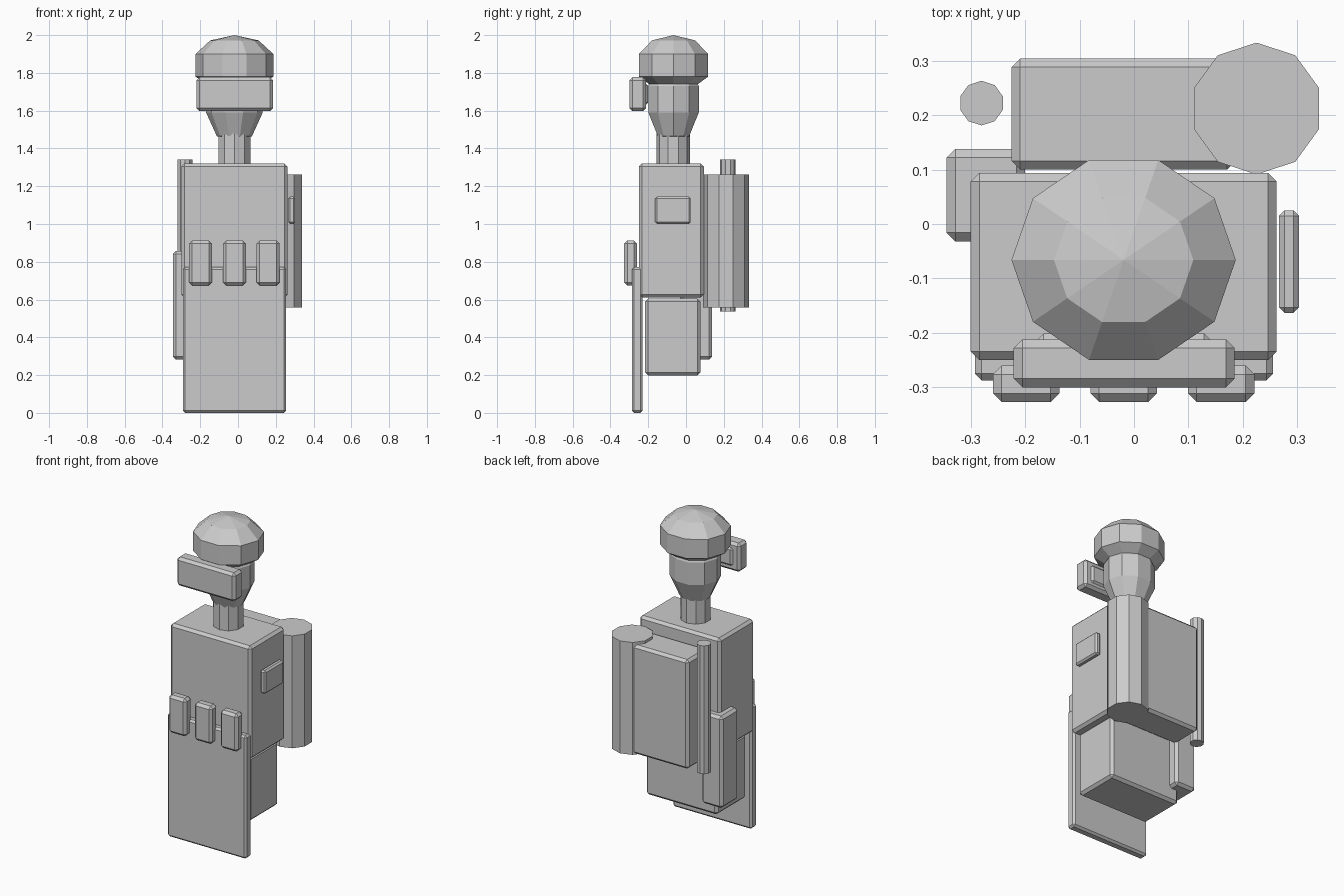
import bpy
import bmesh
from math import cos, sin, tau

if "Cube" in bpy.data.objects:
    bpy.data.objects.remove(bpy.data.objects["Cube"])

SIDES = 10


def make_object(name, bm):
    bmesh.ops.recalc_face_normals(bm, faces=bm.faces)
    mesh = bpy.data.meshes.new(name)
    bm.to_mesh(mesh)
    bm.free()
    obj = bpy.data.objects.new(name, mesh)
    bpy.context.collection.objects.link(obj)
    return obj


def box(name, xs, ys, zs, bevel=0.016):
    """Chamfered box from its (min, max) range on each axis."""
    bm = bmesh.new()
    bmesh.ops.create_cube(bm, size=1)
    for v in bm.verts:
        for i, (lo, hi) in enumerate((xs, ys, zs)):
            v.co[i] = lo if v.co[i] < 0 else hi
    obj = make_object(name, bm)
    mod = obj.modifiers.new("chamfer", "BEVEL")
    mod.width = bevel
    mod.segments = 1
    return obj


def lathe(name, centre, profile, squash=1.0, start=0.0):
    """Ten-sided turned solid from (radius, z) points, closed at both ends."""
    bm = bmesh.new()
    rings = []
    for r, z in profile:
        rings.append([bm.verts.new((centre[0] + r * cos(start + tau * i / SIDES),
                                    centre[1] + squash * r * sin(start + tau * i / SIDES), z))
                      for i in range(SIDES)])
    for a, b in zip(rings, rings[1:]):
        for i in range(SIDES):
            j = (i + 1) % SIDES
            bm.faces.new((a[i], a[j], b[j], b[i]))
    bm.faces.new(rings[0][::-1])
    bm.faces.new(rings[-1])
    bmesh.ops.remove_doubles(bm, verts=bm.verts, dist=0.0005)
    return make_object(name, bm)


def cylinder(name, centre, r, z0, z1):
    return lathe(name, centre, [(r, z0), (r, z1)], start=tau / 4)


# Body
box("torso", (-0.30, 0.262), (-0.25, 0.094), (0.61, 1.32))
box("legs", (-0.268, 0.23), (-0.217, 0.076), (0.198, 0.605))
box("apron", (-0.292, 0.255), (-0.287, -0.229), (0.0, 0.772), 0.012)
cylinder("neck", (-0.019, -0.068), 0.089, 1.30, 1.48)

# Head and helmet
HEAD = (-0.019, -0.066)
lathe("head", HEAD, [(0, 1.43), (0.093, 1.465), (0.15, 1.59),
                     (0.15, 1.73), (0.093, 1.84), (0, 1.88)], 0.937)
lathe("helmet", HEAD, [(0, 1.70), (0.128, 1.73), (0.206, 1.78),
                       (0.206, 1.90), (0.128, 1.972), (0, 2.0)], 0.937)

# Goggles and their backing plate
box("goggles", (-0.221, 0.185), (-0.30, -0.212), (1.597, 1.777))
box("goggle_backing", (-0.178, 0.141), (-0.27, -0.201), (1.63, 1.745), 0.012)

# Belt pouches
for n, x in enumerate((-0.198, -0.019, 0.16)):
    box(f"pouch_{n + 1}", (x - 0.061, x + 0.061), (-0.327, -0.26), (0.675, 0.912))

# Gear on the back and sides
box("backpack", (-0.225, 0.187), (0.10, 0.304), (0.56, 1.245))
cylinder("tank", (0.225, 0.212), 0.121, 0.557, 1.262)
cylinder("rod", (-0.28, 0.222), 0.041, 0.537, 1.342)
box("holster", (-0.344, -0.20), (-0.032, 0.138), (0.282, 0.858))
box("arm_patch", (0.266, 0.303), (-0.163, 0.025), (1.0, 1.146), 0.01)
